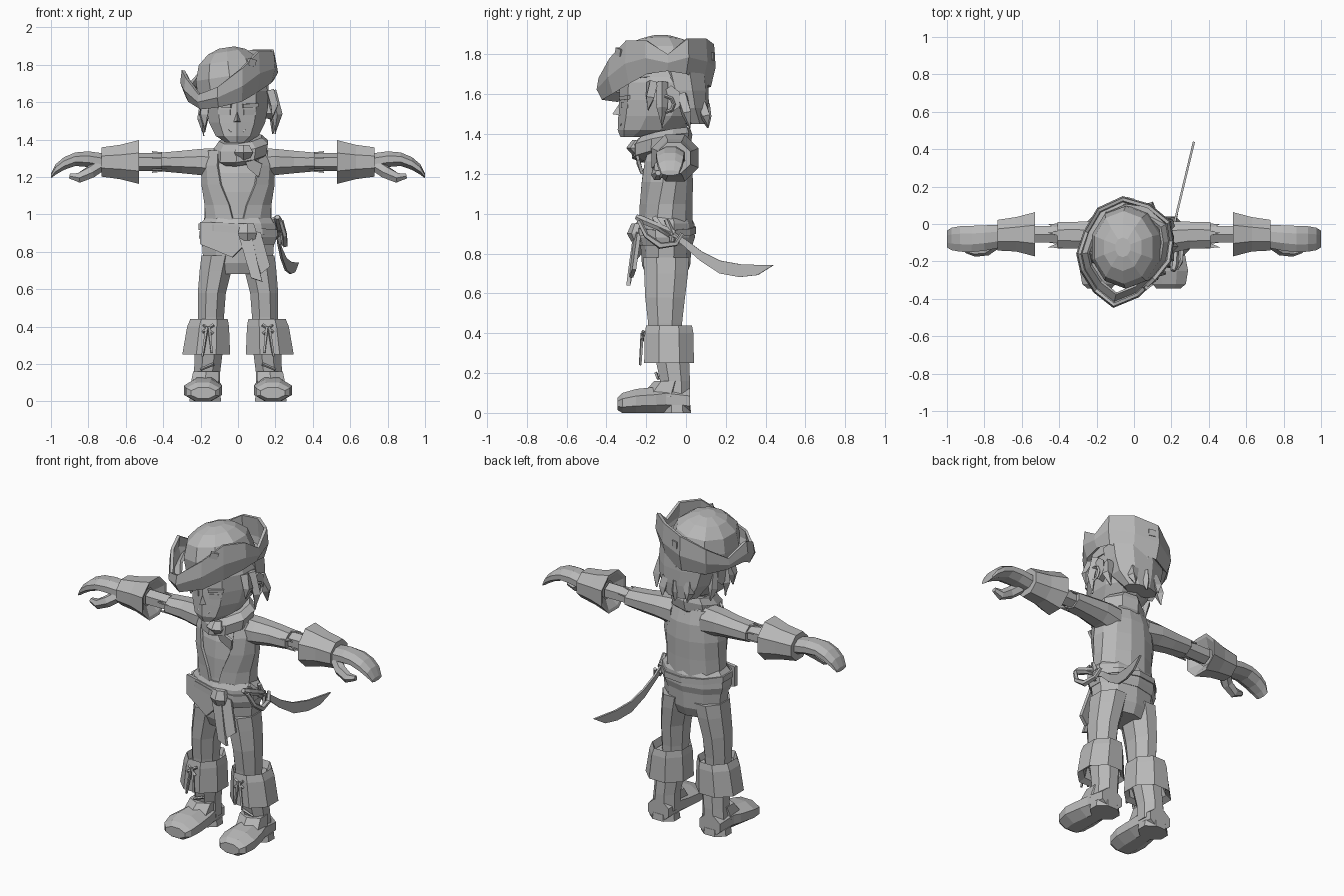
import bpy, bmesh, math
from mathutils import Vector

grey = bpy.data.materials.new("plain grey")
grey.diffuse_color = (0.48, 0.48, 0.48, 1)


def make(name, verts, faces, mirror=False, thick=0):
    me = bpy.data.meshes.new(name)
    me.from_pydata([tuple(v) for v in verts], [], faces)
    bm = bmesh.new()
    bm.from_mesh(me)
    bmesh.ops.recalc_face_normals(bm, faces=bm.faces)
    bm.to_mesh(me)
    bm.free()
    me.materials.append(grey)
    ob = bpy.data.objects.new(name, me)
    bpy.context.collection.objects.link(ob)
    if thick:
        m = ob.modifiers.new("thickness", 'SOLIDIFY')
        m.thickness, m.offset = thick, 0
    if mirror:
        m = ob.modifiers.new("mirror", 'MIRROR')
        m.use_bisect_axis[0] = False
        m.use_mirror_merge = False
    return ob


def skin(rows, closed=True):
    n = len(rows[0])
    faces = []
    for i in range(len(rows) - 1):
        for j in range(n if closed else n - 1):
            k = (j + 1) % n
            faces.append((i*n + j, i*n + k, (i+1)*n + k, (i+1)*n + j))
    return [v for r in rows for v in r], faces


def loft(name, secs, n=8, axis='Z', tilt=(0, 0), mirror=False, caps=True, thick=0):
    """Each section: centre x, y, z and two radii across the axis."""
    rows = []
    for x, y, z, ra, rb in secs:
        row = []
        for i in range(n):
            a = 2*math.pi*(i + .5)/n
            f = 1/math.cos(math.pi/n)
            p, q = ra*f*math.cos(a), rb*f*math.sin(a)
            if axis == 'Z':
                row.append((x + p, y + q, z + tilt[0]*p + tilt[1]*q))
            elif axis == 'X':
                row.append((x + tilt[0]*q, y + p, z + q))
            else:
                row.append((x + p, y, z + q))
        rows.append(row)
    v, f = skin(rows)
    if caps:
        f += [tuple(range(n)), tuple(range(len(v) - n, len(v)))]
    return make(name, v, f, mirror, thick)


def plate(name, pts, thick=.012, mirror=False):
    return make(name, pts, [tuple(range(len(pts)))], mirror, thick)


def tube(name, pts, radii, n=5, mirror=False):
    rows = []
    for i, p in enumerate(pts):
        d = Vector(pts[min(i+1, len(pts)-1)]) - Vector(pts[max(i-1, 0)])
        q = d.to_track_quat('Z', 'Y')
        rows.append([Vector(p) + q @ Vector((radii[i]*math.cos(t), radii[i]*math.sin(t), 0))
                     for t in [2*math.pi*k/n for k in range(n)]])
    v, f = skin(rows)
    f += [tuple(range(n)), tuple(range(len(v) - n, len(v)))]
    return make(name, v, f, mirror)


def ring(name, centre, r, tube_r, plane='YZ', n=8, squash=1):
    rows = []
    for i in range(n + 1):
        a = 2*math.pi*i/n
        row = []
        for k in range(4):
            b = math.pi*k/2
            u = (r + tube_r*math.cos(b))
            w = tube_r*math.sin(b)
            row.append(Vector(centre) + Vector((w, u*math.cos(a)*squash, u*math.sin(a))))
        rows.append(row)
    return make(name, *skin(rows))


# Legs and hips
loft("hips", [(0, -.1, .68, .13, .09), (0, -.1, .74, .185, .115), (0, -.1, .88, .195, .125)], 10)
loft("trouser_leg", [(.145, -.105, .36, .065, .08), (.145, -.105, .45, .07, .085),
                     (.14, -.105, .58, .075, .1), (.12, -.1, .70, .085, .11),
                     (.105, -.1, .78, .09, .115)], 8, mirror=True)

# Boots: shaft, folded cuff, foot, sole step and laces
loft("boot_shaft", [(.17, -.05, .06, .075, .07), (.165, -.055, .16, .07, .075),
                    (.155, -.07, .28, .075, .085), (.15, -.09, .4, .085, .1)], 8, mirror=True)
loft("boot_cuff", [(.155, -.09, .36, .075, .09), (.155, -.085, .44, .1, .115),
                   (.16, -.085, .40, .112, .122), (.17, -.085, .25, .128, .125),
                   (.165, -.08, .27, .1, .1), (.155, -.09, .36, .075, .09)],
     8, mirror=True, caps=False)
loft("boot_foot", [(.175, .02, .06, .07, .06), (.175, -.1, .07, .08, .07), (.18, -.15, .065, .09, .065),
                   (.187, -.25, .06, .102, .06), (.187, -.32, .05, .09, .05),
                   (.185, -.345, .045, .065, .03)], 8, 'Y', mirror=True)
loft("boot_instep", [(.18, -.13, .08, .075, .09), (.17, -.09, .16, .07, .06)], 6, mirror=True)
loft("boot_heel", [(.175, -.045, 0, .085, .07), (.175, -.045, .04, .08, .067)], 8, mirror=True)
for i, (a, b) in enumerate([((.13, -.215, .41), (.19, -.22, .37)), ((.135, -.22, .36), (.185, -.215, .41)),
                            ((.155, -.22, .4), (.14, -.23, .26)), ((.165, -.22, .4), (.19, -.23, .24)),
                            ((.13, -.15, .2), (.2, -.14, .17))]):
    tube("boot_lace_%d" % i, [a, b], [.009, .007], 4, mirror=True)

# Torso and open waistcoat
loft("shirt_torso", [(0, -.105, .86, .18, .12), (0, -.105, 1.0, .16, .115), (0, -.1, 1.12, .17, .12),
                     (0, -.095, 1.22, .17, .115), (0, -.085, 1.31, .155, .095),
                     (0, -.075, 1.37, .10, .07)], 10)
rows = []
for z, rx, ry, gap in [(.95, .178, .13, .12), (1.05, .178, .13, .26), (1.16, .19, .132, .5),
                       (1.26, .185, .125, .62), (1.34, .16, .1, .7)]:
    rows.append([(rx*math.sin(t), -.1 - ry*math.cos(t), z)
                 for t in [gap + (2*math.pi - 2*gap)*k/11 for k in range(12)]])
make("waistcoat", *skin(rows, False), thick=.014)

# Neck and knotted neckerchief
loft("neck", [(0, -.1, 1.3, .075, .075), (0, -.11, 1.45, .075, .08)], 8)
loft("neckerchief", [(.01, -.12, 1.28, .09, .10), (.015, -.125, 1.31, .135, .14), (.02, -.12, 1.37, .14, .145),
                     (.015, -.11, 1.405, .11, .125)], 9, tilt=(.12, .2))
loft("neckerchief_knot", [(.03, -.23, 1.29, .03, .03), (.03, -.26, 1.33, .05, .035),
                          (.03, -.235, 1.37, .03, .03)], 6)
plate("neckerchief_tail", [(.03, -.25, 1.32), (.13, -.24, 1.27), (.11, -.22, 1.2), (.05, -.24, 1.25)], .015)

# Arms: ragged sleeve, forearm, glove gauntlet, hand and thumb
loft("sleeve", [(.10, -.075, 1.27, .085, .085), (.2, -.07, 1.28, .085, .07), (.3, -.06, 1.28, .072, .06),
                (.41, -.06, 1.28, .07, .05)], 8, 'X', mirror=True)
for i, (dy, dz) in enumerate([(-.05, .02), (.045, .02), (0, -.045), (-.03, -.035), (.01, .045)]):
    plate("sleeve_tatter_%d" % i, [(.38, -.06 + dy - .02, 1.28 + dz), (.38, -.06 + dy + .02, 1.28 + dz),
                                   (.46, -.06 + dy*1.3, 1.28 + dz*1.2)], .008, True)
loft("forearm", [(.38, -.055, 1.28, .045, .04), (.56, -.055, 1.28, .045, .042)], 6, 'X', mirror=True)
loft("gauntlet", [(.57, -.055, 1.28, .05, .05), (.535, -.055, 1.28, .10, .10), (.53, -.055, 1.28, .118, .117),
                  (.63, -.055, 1.28, .092, .092), (.73, -.06, 1.28, .082, .078),
                  (.73, -.06, 1.28, .06, .05)], 8, 'X', mirror=True)
loft("hand", [(.71, -.065, 1.28, .06, .045), (.80, -.075, 1.295, .068, .042), (.87, -.08, 1.295, .07, .036),
              (.93, -.08, 1.272, .068, .034), (.975, -.08, 1.24, .06, .028),
              (1.0, -.08, 1.205, .045, .012)], 8, 'X', mirror=True)
tube("thumb", [(.74, -.1, 1.26), (.79, -.135, 1.225), (.85, -.145, 1.195), (.9, -.14, 1.205)],
     [.035, .035, .03, .015], 6, mirror=True)

# Waist sash, belt, hanging tails
loft("sash", [(0, -.105, .84, .195, .13), (0, -.105, .88, .208, .142), (0, -.105, .95, .2, .14),
              (0, -.105, .98, .175, .125)], 10)
loft("belt", [(0, -.105, .90, .212, .148), (0, -.105, .935, .21, .148)], 10, tilt=(-.08, 0))
plate("sash_drape", [(-.2, -.2, .96), (.03, -.255, .95), (.06, -.255, .86), (-.03, -.255, .77),
                     (-.2, -.2, .84)], .02)
plate("sash_tail_left", [(0, -.25, .9), (.07, -.255, .9), (.11, -.28, .72), (.13, -.29, .64), (.07, -.285, .66)], .02)
plate("sash_tail_right", [(.05, -.25, .92), (.12, -.235, .9), (.17, -.26, .72), (.12, -.275, .68)], .02)
loft("sash_knot", [(.05, -.24, .86, .04, .03), (.05, -.25, .9, .05, .04), (.05, -.24, .95, .035, .03)], 6)

# Cutlass: curved blade in the side plane leaning outward, hilt and hand guard
up = [(-.08, .92), (0, .87), (.08, .81), (.17, .765), (.28, .745), (.44, .742)]
low = [(-.09, .89), (-.02, .845), (.07, .765), (.17, .70), (.27, .682), (.36, .692)]
rows = [[(.215 + .24*max(y, 0), y, z) for y, z in r] for r in (up, low)]
make("cutlass_blade", *skin(rows, False), thick=.012)
tube("cutlass_grip", [(.215, -.06, .9), (.22, -.15, .94), (.215, -.22, .97), (.21, -.25, .985)],
     [.02, .02, .022, .014], 6)
tube("cutlass_guard", [(.23, -.235, .965), (.25, -.2, .89), (.25, -.13, .84), (.24, -.05, .85), (.225, -.02, .90)],
     [.013, .014, .018, .014, .01], 5)
tube("cutlass_crossguard", [(.215, -.1, .97), (.22, -.07, .9), (.23, -.07, .84)], [.012, .018, .012], 5)
tube("belt_hanger", [(.19, -.16, .98), (.222, -.13, .93), (.215, -.04, .87)], [.016, .018, .016], 4)

# Head, face and ears
loft("head", [(-.005, -.24, 1.385, .06, .085), (-.005, -.18, 1.42, .115, .155), (-.005, -.135, 1.49, .15, .195),
              (-.005, -.115, 1.57, .165, .21), (-.01, -.11, 1.66, .17, .21), (-.03, -.11, 1.74, .16, .19)], 10)
make("nose", [(-.035, -.31, 1.49), (.025, -.31, 1.49), (-.005, -.31, 1.59), (-.005, -.37, 1.50)],
     [(0, 1, 3), (1, 2, 3), (2, 0, 3), (0, 2, 1)])
for s, side in ((-1, "left"), (1, "right")):
    plate(side + "_eyebrow", [(-.005 + s*.03, -.325, 1.57), (-.005 + s*.11, -.285, 1.575),
                              (-.005 + s*.11, -.285, 1.595), (-.005 + s*.03, -.328, 1.59)], .02)
    plate(side + "_eye", [(-.005 + s*.035, -.323, 1.53), (-.005 + s*.10, -.29, 1.53),
                          (-.005 + s*.10, -.29, 1.56), (-.005 + s*.035, -.323, 1.56)], .009)
    loft(side + "_ear", [(s*.15, -.09, 1.565, .03, .045), (s*.195, -.075, 1.575, .045, .06)], 6, 'X')
plate("mouth", [(-.05, -.32, 1.452), (.04, -.32, 1.452), (.03, -.325, 1.44), (-.04, -.325, 1.44)], .012)
ring("earring", (.205, -.1, 1.55), .04, .009)

# Hair: rear cap and loose locks
loft("hair_back", [(-.005, .05, 1.45, .10, .055), (-.005, .01, 1.53, .15, .1), (-.01, -.01, 1.62, .172, .118),
                   (-.01, -.03, 1.72, .172, .13)], 9)
for i, (x, y, z, dx, dy, dz) in enumerate([
        (.165, -.17, 1.66, .03, -.02, -.14), (.175, -.12, 1.66, .035, 0, -.23), (.165, -.02, 1.6, .03, .04, -.17),
        (-.165, -.18, 1.62, -.02, -.02, -.16), (-.17, -.12, 1.62, -.02, 0, -.2), (-.165, -.02, 1.6, -.02, .04, -.16),
        (.07, .08, 1.55, .02, .03, -.11), (-.07, .08, 1.55, -.02, .03, -.11), (0, .09, 1.55, 0, .02, -.12)]):
    tube("hair_lock_%d" % i, [(x, y, z), (x + dx, y + dy*.5, z + dz*.55), (x + dx*.7, y + dy, z + dz)],
         [.03, .028, .004], 4)

# Cocked hat: crown and a turned-up three-sided brim
loft("hat_crown", [(-.03, -.12, 1.66, .185, .21), (-.045, -.125, 1.74, .18, .21), (-.055, -.125, 1.82, .155, .185),
                   (-.06, -.125, 1.87, .10, .12), (-.06, -.125, 1.892, .04, .05)], 10, tilt=(.15, 0))
# outline x, y, lower edge height, upper edge height
brim = [(-.11, -.44, 1.58, 1.68), (.02, -.385, 1.61, 1.78), (.11, -.30, 1.66, 1.87), (.19, -.20, 1.71, 1.87),
        (.205, -.09, 1.725, 1.80), (.19, .01, 1.71, 1.88), (.08, .10, 1.67, 1.88), (-.06, .14, 1.645, 1.85),
        (-.19, .08, 1.63, 1.78), (-.26, -.04, 1.635, 1.70), (-.30, -.16, 1.65, 1.77), (-.28, -.25, 1.61, 1.73),
        (-.21, -.36, 1.57, 1.64)]
c = (-.04, -.13)


def around(f, h):
    return [(c[0] + (x - c[0])*f, c[1] + (y - c[1])*f, h(a, b)) for x, y, a, b in brim]


rows = [around(.78, lambda a, b: a + .04), around(.93, lambda a, b: a), around(1.0, lambda a, b: a*.55 + b*.45),
        around(.97, lambda a, b: b)]
make("hat_brim", *skin(rows), thick=.018)
plate("hat_patch_front", [(.05, -.35, 1.8), (.085, -.325, 1.79), (.095, -.32, 1.825), (.06, -.345, 1.835)], .02)
plate("hat_patch_back", [(-.04, .135, 1.77), (0, .125, 1.77), (0, .125, 1.81), (-.04, .135, 1.81)], .02)
